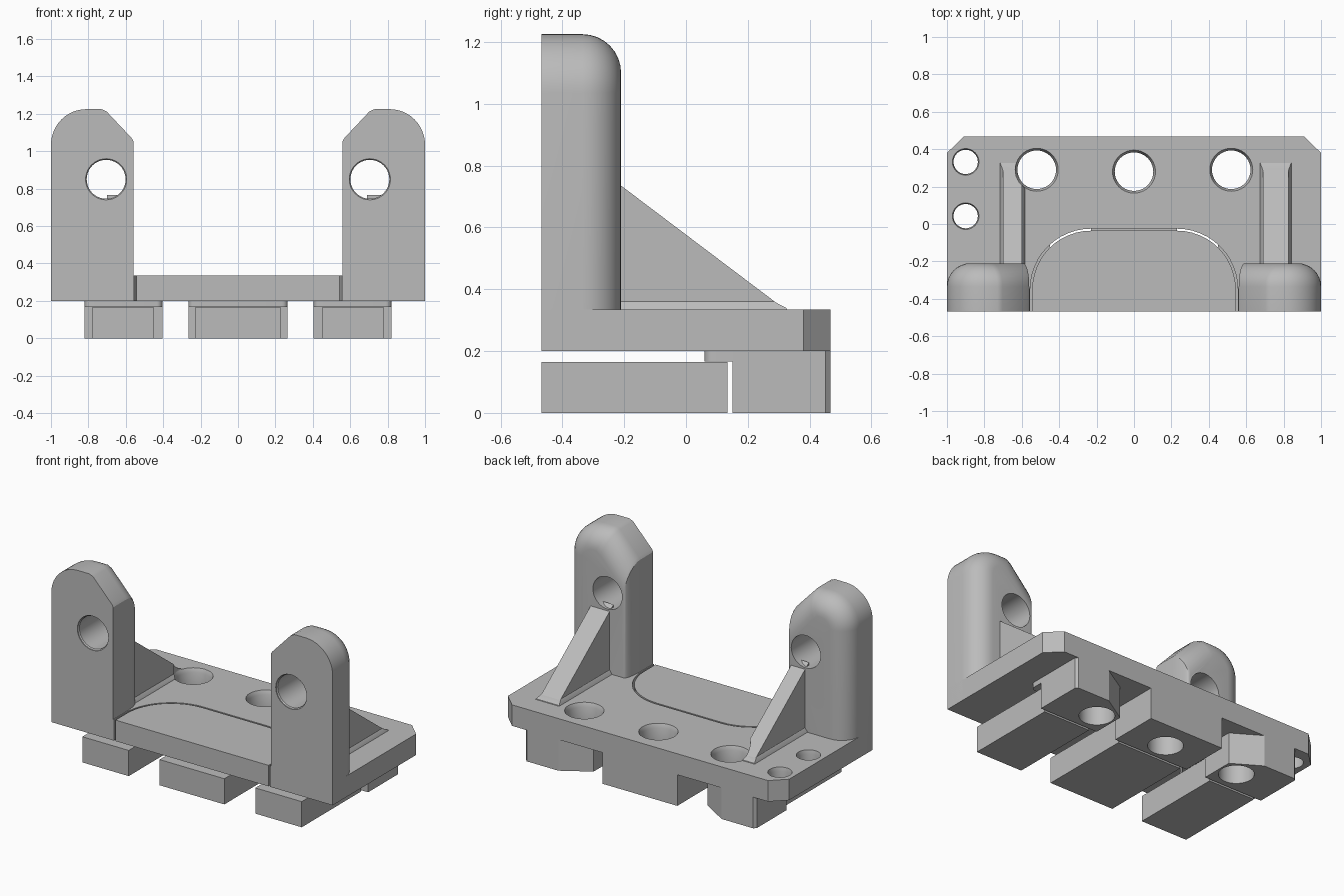
import bpy, bmesh, math
from mathutils import Vector

cube = bpy.data.objects.get("Cube")
if cube:
    bpy.data.objects.remove(cube, do_unlink=True)

grey = bpy.data.materials.new("machined grey")
grey.use_nodes = True
grey.diffuse_color = (0.5, 0.5, 0.5, 1)
grey.node_tree.nodes["Principled BSDF"].inputs["Base Color"].default_value = (0.5, 0.5, 0.5, 1)

FRONT, BACK = -0.467, 0.467
BASE, DECK = 0.2, 0.335


def loft(name, rings):
    """Closed solid through rings of equal point count, capped at both ends."""
    bm = bmesh.new()
    loops = [[bm.verts.new(p) for p in ring] for ring in rings]
    n = len(loops[0])
    for a, b in zip(loops, loops[1:]):
        for i in range(n):
            j = (i + 1) % n
            bm.faces.new((a[i], a[j], b[j], b[i]))
    bm.faces.new(loops[0])
    bm.faces.new(loops[-1])
    bmesh.ops.recalc_face_normals(bm, faces=bm.faces)
    mesh = bpy.data.meshes.new(name)
    bm.to_mesh(mesh)
    bm.free()
    mesh.materials.append(grey)
    ob = bpy.data.objects.new(name, mesh)
    bpy.context.collection.objects.link(ob)
    return ob


def prism(name, outline, lo, hi):
    return loft(name, [[(x, y, z) for x, y in outline] for z in (lo, hi)])


def block(name, x0, x1, y0, y1, z0, z1):
    return prism(name, [(x0, y0), (x1, y0), (x1, y1), (x0, y1)], z0, z1)


def arc(cx, cy, r, start, end, steps=12):
    angles = [math.radians(start + (end - start) * i / steps) for i in range(steps + 1)]
    return [(cx + r * math.cos(a), cy + r * math.sin(a)) for a in angles]


def lathe(name, centre, axis, profile, sides=40):
    """Round cutter; profile holds (distance along axis, radius) pairs."""
    turn = Vector((0, 0, 1)).rotation_difference(Vector(axis))
    rings = [[Vector(centre) + turn @ Vector((x, y, d))
              for x, y in arc(0, 0, r, 0, 360, sides)[:-1]] for d, r in profile]
    ob = loft(name, rings)
    ob.hide_render = True
    return ob


def cut(target, cutter):
    mod = target.modifiers.new("hole", 'BOOLEAN')
    mod.operation, mod.solver, mod.object = 'DIFFERENCE', 'EXACT', cutter
    bpy.context.view_layer.objects.active = target
    bpy.ops.object.modifier_apply(modifier=mod.name)


def tongue(gap):
    """Outline of the front insert, shrunk by gap, from right to left."""
    r = 0.325 - gap
    return ([(0.555 - gap, FRONT)] + arc(0.23, -0.35, r, 0, 90)
            + arc(-0.23, -0.35, r, 90, 180) + [(-0.555 + gap, FRONT)])


# Base plate with the insert notch, and the insert
plate = prism("base_plate", tongue(0) + [(-1, FRONT), (-1, 0.38), (-0.91, BACK),
              (0.91, BACK), (1, 0.38), (1, FRONT)], BASE, DECK)
parts = [plate, prism("front_insert", tongue(0.011), BASE, DECK)]

# Screw hole cutters with a chamfered rim
def screw_cutter(x, y, r, rim):
    return lathe("hole_cutter", (x, y, 0), (0, 0, 1),
                 [(-0.1, r), (DECK - 0.025, r), (DECK, rim), (0.6, rim)])

cutters = [screw_cutter(x, y, 0.103, 0.115) for x, y in ((-0.52, 0.29), (0, 0.28), (0.52, 0.29))]
small = [screw_cutter(-0.9, y, 0.065, 0.071) for y in (0.332, 0.042)]
for c in cutters + small:
    cut(plate, c)

# Uprights: rounded outer shoulder, sloped inner shoulder, filleted back
def upright(name, s):
    def ring(y, d):
        pts = [(1 - d, BASE)] + arc(0.81, 1.035, 0.19 - d, 0, 90)
        pts += [(0.73 + 0.44 * d, 1.225 - d), (0.703 + 0.44 * d, 1.213 - 1.1 * d),
                (0.57 + 0.25 * d, 1.072 - 1.35 * d), (0.56 + 0.25 * d, 1.055 - 1.4 * d),
                (0.56 + 0.25 * d, BASE)]
        return [(s * x, y, z) for x, z in pts]
    r, back = 0.125, -0.21
    rings = [ring(FRONT, 0)]
    for i in range(9):
        a = math.radians(90 * i / 8)
        rings.append(ring(back - r + r * math.sin(a), r * (1 - math.cos(a))))
    ob = loft(name, rings)
    bore = lathe("bore_cutter", (s * 0.705, FRONT, 0.85), (0, 1, 0),
                 [(-0.05, 0.11), (0.006, 0.11), (0.012, 0.104), (0.4, 0.104)])
    cut(ob, bore)
    small.append(bore)
    return ob

parts += [upright("left_upright", 1), upright("right_upright", -1)]

# Sloped ribs behind the uprights, with a narrow flared foot
for side, x0, x1, cutter in (("left", 0.69, 0.825, cutters[2]), ("right", -0.7, -0.6, cutters[0])):
    tri = [(-0.25, DECK - 0.02), (-0.25, 0.765), (-0.21, 0.735), (0.32, DECK), (0.32, DECK - 0.02)]
    rib = loft(side + "_rib", [[(x, y, z) for y, z in tri] for x in (x0, x1)])
    foot = loft(side + "_rib_foot", [
        [(x0 - w, -0.25, z), (x1 + w, -0.25, z), (x1 + w, y, z), (x0 - w, y, z)]
        for w, y, z in ((0.02, 0.33, DECK - 0.01), (0.015, 0.325, DECK + 0.004), (0, 0.285, DECK + 0.025))])
    for ob in (rib, foot):
        cut(ob, cutter)
        parts.append(ob)

# Bosses under the plate, each with a lip over its sliding block
def lip(name, x0, x1):
    r = 0.03
    outline = (arc(x0 + r, 0.06 + r, r, 180, 270, 6) + arc(x1 - r, 0.06 + r, r, 270, 360, 6)
               + [(x1, 0.16), (x0, 0.16)])
    return prism(name, outline, 0.167, BASE)

middle = block("middle_boss", -0.265, 0.265, 0.15, BACK, 0, BASE)
cut(middle, cutters[1])
parts += [middle, lip("middle_lip", -0.265, 0.265),
          block("middle_block", -0.23, 0.23, FRONT, 0.135, 0, 0.165)]
for side, s, cutter in (("left", 1, cutters[2]), ("right", -1, cutters[0])):
    outline = [(0.405, 0.15), (0.82, 0.15), (0.82, 0.452), (0.805, BACK), (0.58, BACK), (0.405, 0.36)]
    boss = prism(side + "_boss", [(s * x, y) for x, y in outline], 0, BASE)
    cut(boss, cutter)
    x0, x1 = sorted((s * 0.405, s * 0.82))
    b0, b1 = sorted((s * 0.45, s * 0.78))
    parts += [boss, lip(side + "_lip", x0, x1),
              block(side + "_block", b0, b1, FRONT, 0.135, 0, 0.165)]

for c in cutters + small:
    bpy.data.objects.remove(c, do_unlink=True)

# Smooth the curved surfaces and keep hard edges
bpy.ops.object.select_all(action='DESELECT')
for ob in parts:
    ob.select_set(True)
bpy.context.view_layer.objects.active = plate
bpy.ops.object.shade_smooth_by_angle(angle=math.radians(30))
